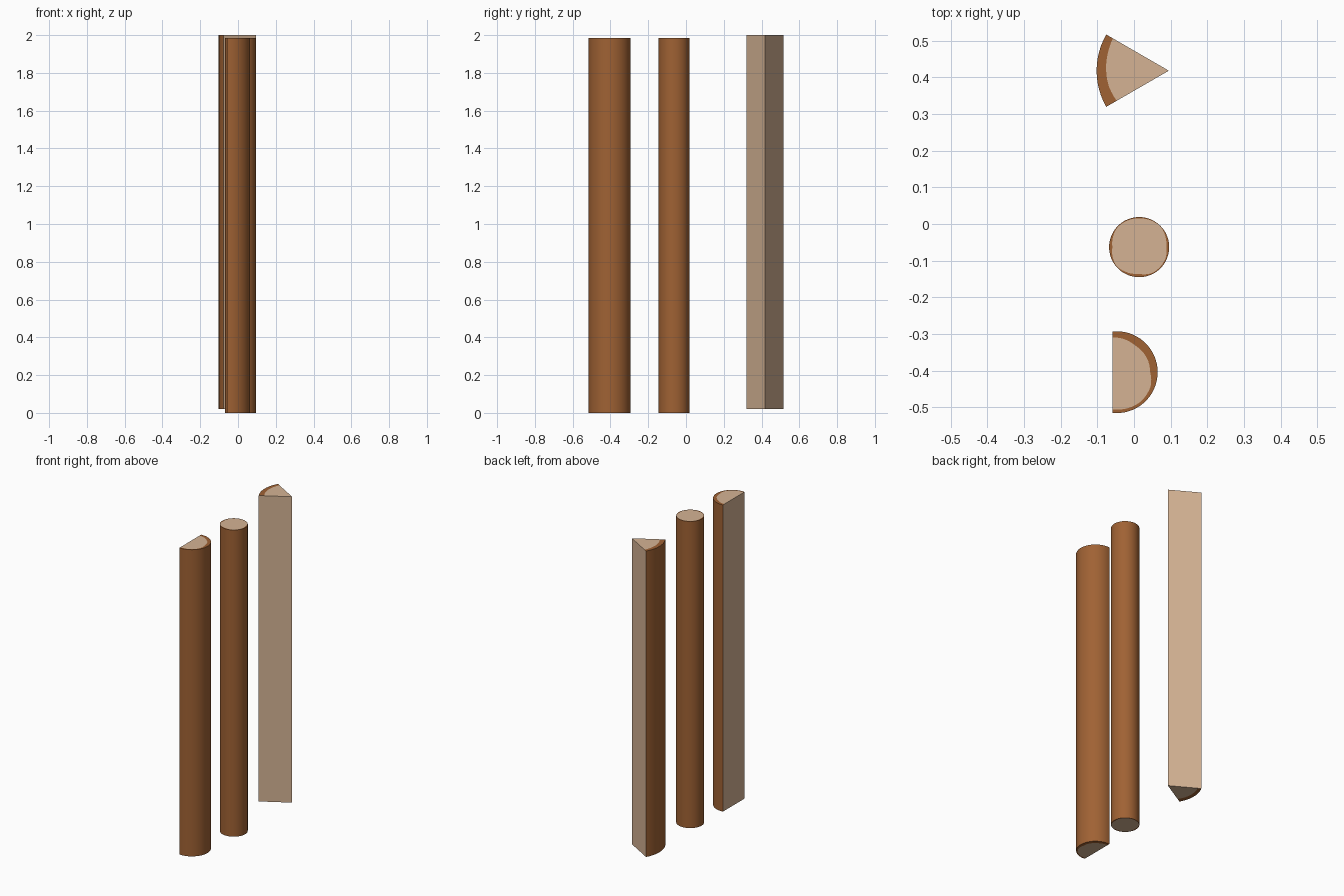
import bpy, bmesh, math

if "Cube" in bpy.data.objects:
    bpy.data.objects.remove(bpy.data.objects["Cube"])


def material(name, color):
    m = bpy.data.materials.new(name)
    m.diffuse_color = (*color, 1)
    m.use_nodes = True
    m.node_tree.nodes["Principled BSDF"].inputs["Base Color"].default_value = m.diffuse_color
    return m


BARK = material("bark brown", (0.35, 0.122, 0.034))
WOOD = material("cut wood tan", (0.66, 0.45, 0.295))


def lerp(table, a):
    """Inner wood radius at angle a, from a sorted (angle, radius) table."""
    for (a0, r0), (a1, r1) in zip(table, table[1:]):
        if a <= a1:
            return r0 + (r1 - r0) * (a - a0) / (a1 - a0)
    return table[-1][1]


def log(name, centre, radius, wood, z0, z1, steps, core=(), flat_x=None):
    """Log whose bark covers the arc; wood covers cut faces and cap cores."""
    cx, cy = centre
    start, end = wood[0][0], wood[-1][0]
    full = end - start == 360
    outer, inner = [], []
    for i in range(steps if full else steps + 1):
        a = start + (end - start) * i / steps
        c, s = math.cos(math.radians(a)), math.sin(math.radians(a))
        r = lerp(wood, a)
        outer.append((cx + radius * c, cy + radius * s))
        inner.append((cx + r * c, cy + r * s))
    if flat_x is not None:
        for ring in (outer, inner):
            for k in (0, -1):
                ring[k] = (flat_x, ring[k][1])

    bm = bmesh.new()
    rings = []
    for z in (z0, z1):
        rings.append([[bm.verts.new((x, y, z)) for x, y in pts]
                      for pts in (outer, inner, core)])
    (ob, ib, kb), (ot, it, kt) = rings

    def face(verts, mat):
        f = bm.faces.new(verts)
        f.material_index = mat

    n = len(outer)
    for i in range(n if full else n - 1):
        j = (i + 1) % n
        face((ob[i], ob[j], ot[j], ot[i]), 0)      # bark side
        face((ot[i], ot[j], it[j], it[i]), 0)      # bark rim, top
        face((ob[j], ob[i], ib[i], ib[j]), 0)      # bark rim, bottom
    face(it + kt, 1)                               # wood cap, top
    face((ib + kb)[::-1], 1)                       # wood cap, bottom
    if not full:                                   # split faces
        low = [ob[-1], ib[-1]] + kb + [ib[0], ob[0]]
        high = [ot[-1], it[-1]] + kt + [it[0], ot[0]]
        if kb:
            face(low[:3] + high[:3][::-1], 1)
            face(low[2:] + high[2:][::-1], 1)
        else:
            face(low + high[::-1], 1)
    bmesh.ops.recalc_face_normals(bm, faces=bm.faces)
    me = bpy.data.meshes.new(name)
    bm.to_mesh(me)
    bm.free()
    me.materials.append(BARK)
    me.materials.append(WOOD)
    ob_ = bpy.data.objects.new(name, me)
    bpy.context.collection.objects.link(ob_)
    bpy.context.view_layer.objects.active = ob_
    ob_.select_set(True)
    bpy.ops.object.shade_smooth_by_angle(angle=math.radians(30))
    ob_.select_set(False)


# Whole round log
log("round_log", (0.014, -0.063), 0.082,
    [(-180, .073), (-160, .077), (-140, .081), (-120, .077), (-90, .073),
     (-65, .079), (-45, .079), (-20, .078), (0, .074), (20, .077), (45, .081),
     (90, .078), (140, .080), (180, .073)], 0, 1.985, 48)

# Half-split log, flat side facing -x
log("half_log", (-0.047, -0.404), 0.1115,
    [(-96.2, .102), (-52, .1035), (-21, .100), (0, .091), (21, .091),
     (56, .0885), (96.2, .0956)], 0, 1.985, 32, flat_x=-0.059)

# Wedge-split log, point facing +x
log("wedge_log", (0.095, 0.418), 0.197,
    [(150, .176), (165, .173), (180, .171), (195, .169), (210, .164)],
    0.02, 2.0, 12, core=[(0.095, 0.418)])
